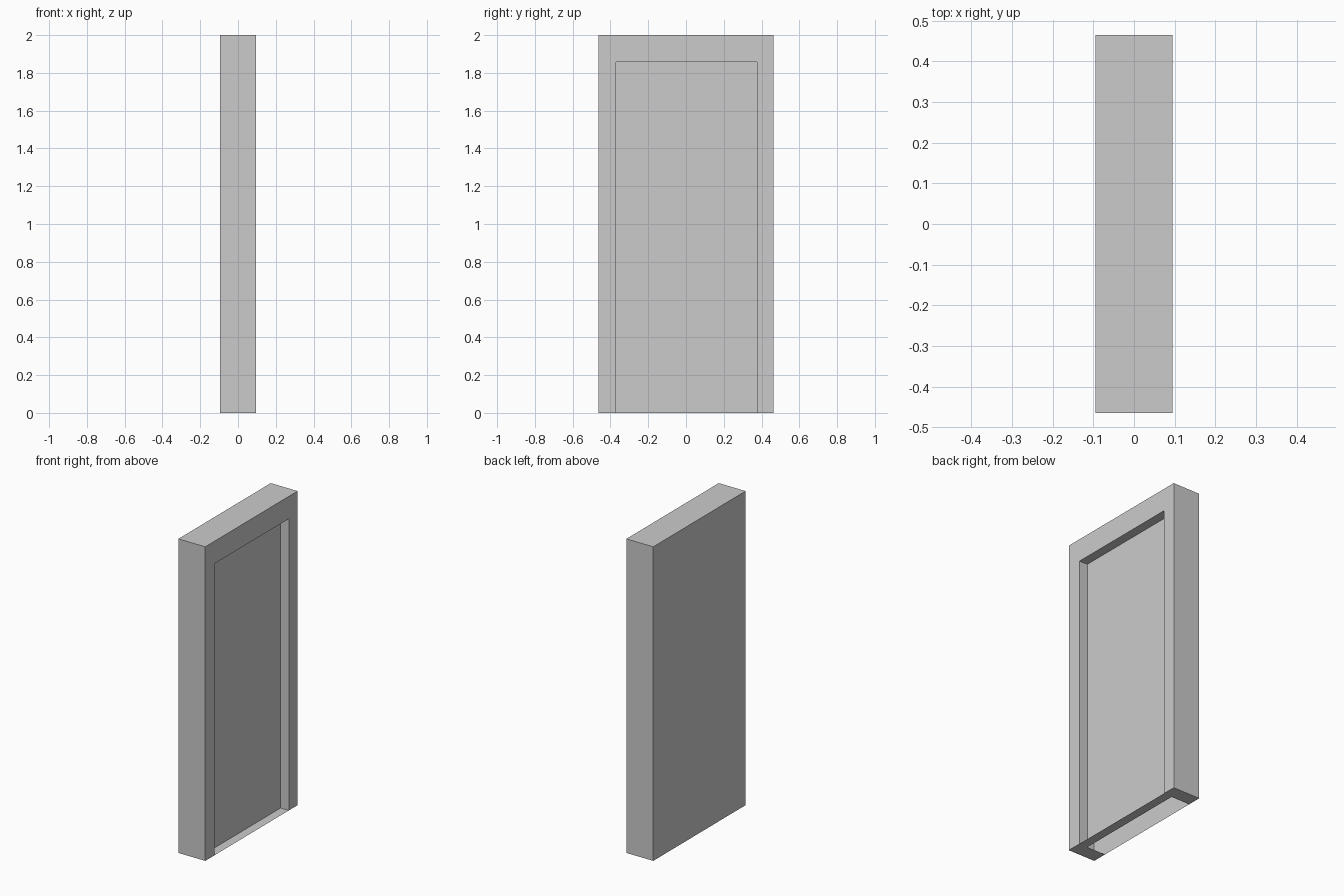
import bpy
import bmesh

cube = bpy.data.objects.get("Cube")
if cube:
    bpy.data.objects.remove(cube, do_unlink=True)

# Main dimensions
X, Y, H = 0.0945, 0.4645, 2.0            # half thickness, half width, height
Y0, Y1, TOP = -0.37, 0.376, 1.857        # doorway opening
PANEL_X = X - 0.058                      # recessed door surface

grey = bpy.data.materials.new("light_grey")
grey.use_nodes = True
grey.diffuse_color = (0.6, 0.6, 0.6, 1)
grey.node_tree.nodes["Principled BSDF"].inputs["Base Color"].default_value = (0.6, 0.6, 0.6, 1)


def add_sheets(name, sheets):
    """Object made of flat faces; each entry is (outline, outward direction)."""
    bm = bmesh.new()
    for outline, direction in sheets:
        face = bm.faces.new([bm.verts.new(p) for p in outline])
        face.normal_update()
        if sum(a * b for a, b in zip(face.normal, direction)) < 0:
            face.normal_flip()
    bmesh.ops.remove_doubles(bm, verts=bm.verts[:], dist=0.0001)
    mesh = bpy.data.meshes.new(name)
    bm.to_mesh(mesh)
    bm.free()
    mesh.materials.append(grey)
    obj = bpy.data.objects.new(name, mesh)
    bpy.context.collection.objects.link(obj)
    return obj


def wall_x(x, ya, yb, za, zb):
    return [(x, ya, za), (x, yb, za), (x, yb, zb), (x, ya, zb)]


def wall_y(y, xa, xb, za, zb):
    return [(xa, y, za), (xb, y, za), (xb, y, zb), (xa, y, zb)]


def slab_z(z, xa, xb, ya, yb):
    return [(xa, ya, z), (xb, ya, z), (xb, yb, z), (xa, yb, z)]


# Surround: hollow shell with a doorway outline cut in its +x face
doorway_face = [(X, y, z) for y, z in (
    (-Y, 0), (Y0, 0), (Y0, TOP), (Y1, TOP), (Y1, 0), (Y, 0), (Y, H), (-Y, H))]
add_sheets("frame_shell", [
    (doorway_face, (1, 0, 0)),
    (wall_x(-X, -Y, Y, 0, H), (-1, 0, 0)),
    (wall_y(-Y, -X, X, 0, H), (0, -1, 0)),
    (wall_y(Y, -X, X, 0, H), (0, 1, 0)),
    (slab_z(H, -X, X, -Y, Y), (0, 0, 1)),
    (slab_z(0, -X, X, -Y, Y0), (0, 0, -1)),
    (slab_z(0, -X, X, Y1, Y), (0, 0, -1)),
])

# Reveal: jambs, lintel and threshold around the recess
add_sheets("doorway_reveal", [
    (wall_y(Y0, PANEL_X, X, 0, TOP), (0, 1, 0)),
    (wall_y(Y1, PANEL_X, X, 0, TOP), (0, -1, 0)),
    (slab_z(TOP, PANEL_X, X, Y0, Y1), (0, 0, -1)),
    (slab_z(0, PANEL_X, X, Y0, Y1), (0, 0, 1)),
])

# Recessed door surface
add_sheets("door_panel", [(wall_x(PANEL_X, Y0, Y1, 0, TOP), (1, 0, 0))])
